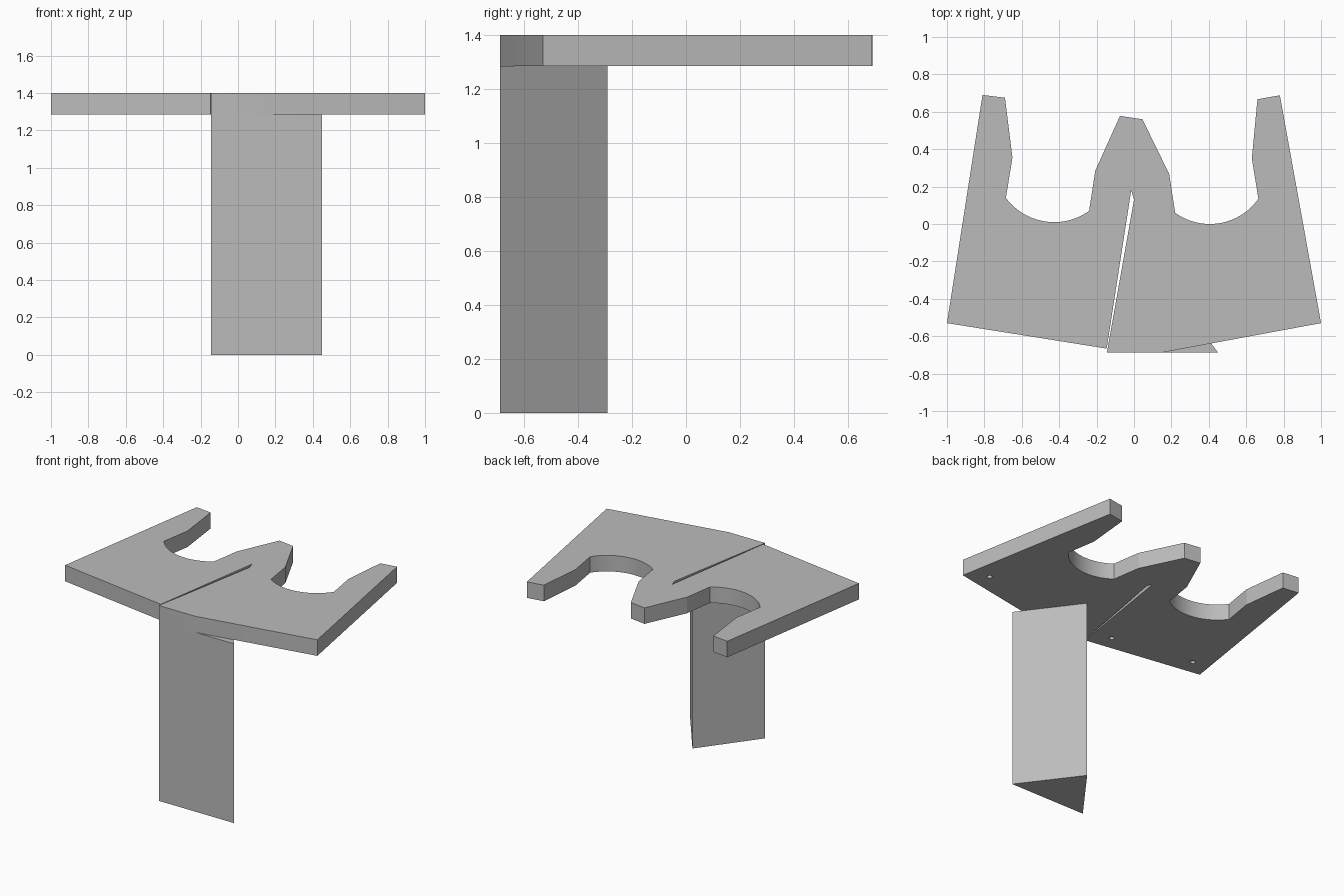
import bpy
import bmesh
import math
from mathutils import Vector

cube = bpy.data.objects.get("Cube")
if cube:
    bpy.data.objects.remove(cube, do_unlink=True)

TOP, UNDER = 1.40, 1.285
FRONT = -0.688

grey = bpy.data.materials.new("plain grey")
grey.use_nodes = True
grey.diffuse_color = (0.5, 0.5, 0.5, 1)
grey.node_tree.nodes["Principled BSDF"].inputs["Base Color"].default_value = (0.5, 0.5, 0.5, 1)


def arc(a, low, c, steps=24):
    """Points along the circle through three points, sweeping under its centre."""
    (ax, ay), (bx, by), (cx, cy) = a, low, c
    d = 2 * (ax * (by - cy) + bx * (cy - ay) + cx * (ay - by))
    sa, sb, sc = ax * ax + ay * ay, bx * bx + by * by, cx * cx + cy * cy
    ux = (sa * (by - cy) + sb * (cy - ay) + sc * (ay - by)) / d
    uy = (sa * (cx - bx) + sb * (ax - cx) + sc * (bx - ax)) / d
    r = math.hypot(ax - ux, ay - uy)
    t0 = math.atan2(ax - ux, uy - ay)
    t1 = math.atan2(cx - ux, uy - cy)
    angles = [t0 + (t1 - t0) * i / steps for i in range(steps + 1)]
    return [(ux + r * math.sin(t), uy - r * math.cos(t)) for t in angles]


def prism(name, outline, z0, z1):
    """Extrude a flat outline between two heights."""
    bm = bmesh.new()
    face = bm.faces.new([bm.verts.new((x, y, z0)) for x, y in outline])
    top = bmesh.ops.extrude_face_region(bm, geom=[face], use_keep_orig=True)
    moved = [v for v in top["geom"] if isinstance(v, bmesh.types.BMVert)]
    bmesh.ops.translate(bm, verts=moved, vec=Vector((0, 0, z1 - z0)))
    bmesh.ops.recalc_face_normals(bm, faces=bm.faces)
    mesh = bpy.data.meshes.new(name)
    bm.to_mesh(mesh)
    bm.free()
    mesh.materials.append(grey)
    obj = bpy.data.objects.new(name, mesh)
    bpy.context.collection.objects.link(obj)
    return obj


# Pronged plate: front edge with the narrow slit, then prongs and round notches
outline = [(-1, -0.53), (-0.146, -0.666), (-0.015, 0.18), (0, 0.13),
           (-0.145, FRONT), (0.145, FRONT), (1, -0.53),
           (0.78, 0.688), (0.66, 0.667), (0.63, 0.35)]
outline += arc((0.665, 0.135), (0.405, 0), (0.22, 0.06))
outline += [(0.188, 0.268), (0.045, 0.56), (-0.075, 0.578), (-0.207, 0.285)]
outline += arc((-0.24, 0.07), (-0.43, 0.01), (-0.685, 0.14))
outline += [(-0.65, 0.355), (-0.69, 0.675), (-0.81, 0.69)]
plate = prism("pronged_plate", outline, UNDER, TOP)

# Small blind screw holes in the underside
for i, (hx, hy) in enumerate([(-0.86, -0.435), (0.855, -0.435), (-0.26, -0.535)]):
    ring = [(hx + 0.017 * math.cos(k * math.tau / 16), hy + 0.017 * math.sin(k * math.tau / 16))
            for k in range(16)]
    cutter = prism("hole_cutter", ring, UNDER - 0.05, UNDER + 0.06)
    cutter.hide_render = True
    mod = plate.modifiers.new("screw_hole", "BOOLEAN")
    mod.operation = "DIFFERENCE"
    mod.solver = "EXACT"
    mod.object = cutter
    bpy.context.view_layer.objects.active = plate
    bpy.ops.object.modifier_apply(modifier=mod.name)
    bpy.data.objects.remove(cutter, do_unlink=True)

# Three-sided post, flush with the front of the plate
prism("post", [(-0.145, FRONT), (0.45, FRONT), (0.152, -0.29)], 0, UNDER)

# Smooth the notch walls, keep every corner sharp
bpy.ops.object.select_all(action="DESELECT")
plate.select_set(True)
bpy.context.view_layer.objects.active = plate
bpy.ops.object.shade_smooth_by_angle(angle=math.radians(15))
